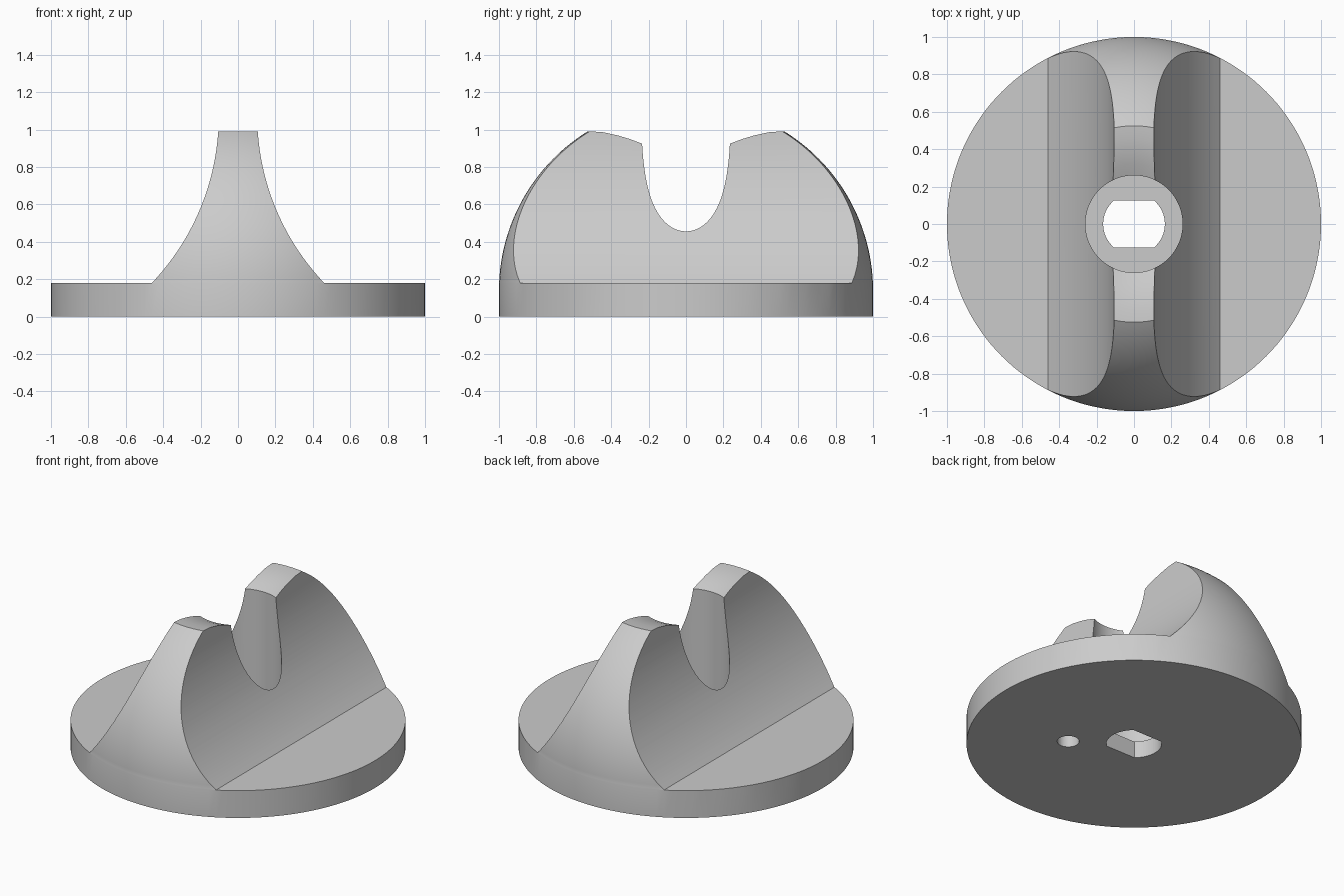
import bpy, bmesh, math
from mathutils import Matrix

cube = bpy.data.objects.get("Cube")
if cube:
    bpy.data.objects.remove(cube)

BASE_H, POCKET_R, FLOOR_Z = 0.18, 0.26, 0.11

grey = bpy.data.materials.new("plain_grey")
grey.use_nodes = True
colour = (0.6, 0.6, 0.6, 1)
grey.diffuse_color = colour
grey.node_tree.nodes["Principled BSDF"].inputs["Base Color"].default_value = colour


def arc(cx, cz, r, start, end, steps):
    """Points on a circle between two angles in radians."""
    angles = [start + (end - start) * i / steps for i in range(steps + 1)]
    return [(cx + r * math.cos(a), cz + r * math.sin(a)) for a in angles]


def make_object(name, bm):
    bmesh.ops.recalc_face_normals(bm, faces=bm.faces)
    mesh = bpy.data.meshes.new(name)
    bm.to_mesh(mesh)
    bm.free()
    mesh.materials.append(grey)
    obj = bpy.data.objects.new(name, mesh)
    bpy.context.collection.objects.link(obj)
    return obj


def lathe(name, profile, steps=144):
    """Revolve an (r, z) profile that starts and ends on the axis."""
    bm = bmesh.new()
    verts = [bm.verts.new((r, 0, z)) for r, z in profile]
    edges = [bm.edges.new(pair) for pair in zip(verts, verts[1:])]
    bmesh.ops.spin(bm, geom=verts + edges, cent=(0, 0, 0), axis=(0, 0, 1),
                   angle=math.tau, steps=steps, use_merge=True)
    bmesh.ops.remove_doubles(bm, verts=bm.verts, dist=1e-5)
    return make_object(name, bm)


def prism(name, outline, length, matrix):
    """Extrude a flat outline along its own z, then place it."""
    bm = bmesh.new()
    face = bm.faces.new([bm.verts.new((a, b, 0)) for a, b in outline])
    top = bmesh.ops.extrude_face_region(bm, geom=[face])["geom"]
    bmesh.ops.translate(bm, vec=(0, 0, length),
                        verts=[v for v in top if isinstance(v, bmesh.types.BMVert)])
    bm.transform(matrix)
    return make_object(name, bm)


# Knob body: round base, domed shoulder, dished top and central pocket
dome = arc(0, 0.14, 1.0, math.asin(0.045), math.acos(0.525), 40)
dish = [(0.455, 0.986), (0.38, 0.969), (0.32, 0.95), (POCKET_R, 0.925)]
knob = lathe("knob_body", [(0, 0), (1, 0), (1, BASE_H)] + dome + dish
             + [(POCKET_R, FLOOR_Z), (0, FLOOR_Z)])

# Concave scoops that leave the finger ridge standing
cx, cz, r = 1.401, 1.075, 1.298
start = math.pi + math.asin((cz - BASE_H) / r)
scoop = arc(cx, cz, r, start, math.pi, 32) + [(0.103, 1.2), (1.3, 1.2), (1.3, BASE_H)]
upright = Matrix.Translation((0, 1.2, 0)) @ Matrix.Rotation(math.pi / 2, 4, "X")
cutters = [prism(f"{side}_scoop_cutter", [(s * x, z) for x, z in scoop], 2.4, upright)
           for side, s in (("left", 1), ("right", -1))]

# Shaft hole with two flats
flat = math.asin(0.125 / 0.165)
shaft = (arc(0, 0, 0.165, -flat, flat, 16)
         + arc(0, 0, 0.165, math.pi - flat, math.pi + flat, 16))
cutters.append(prism("shaft_cutter", shaft, 0.25, Matrix.Translation((0, 0, -0.1))))

# Blind pin hole in the underside
pin = arc(0, 0, 0.066, 0, math.tau, 32)[:-1]
cutters.append(prism("pin_cutter", pin, 0.3, Matrix.Translation((0.32, -0.23, -0.1))))

for cutter in cutters:
    mod = knob.modifiers.new(cutter.name, "BOOLEAN")
    mod.operation = "DIFFERENCE"
    mod.solver = "EXACT"
    mod.object = cutter

# Bake the cuts, drop the cutters and smooth the curved faces
bpy.context.view_layer.update()
evaluated = knob.evaluated_get(bpy.context.evaluated_depsgraph_get())
baked = bpy.data.meshes.new_from_object(evaluated)
knob.modifiers.clear()
knob.data = baked
for cutter in cutters:
    bpy.data.objects.remove(cutter)
bpy.ops.object.select_all(action="DESELECT")
knob.select_set(True)
bpy.context.view_layer.objects.active = knob
bpy.ops.object.shade_smooth_by_angle(angle=math.radians(25))
